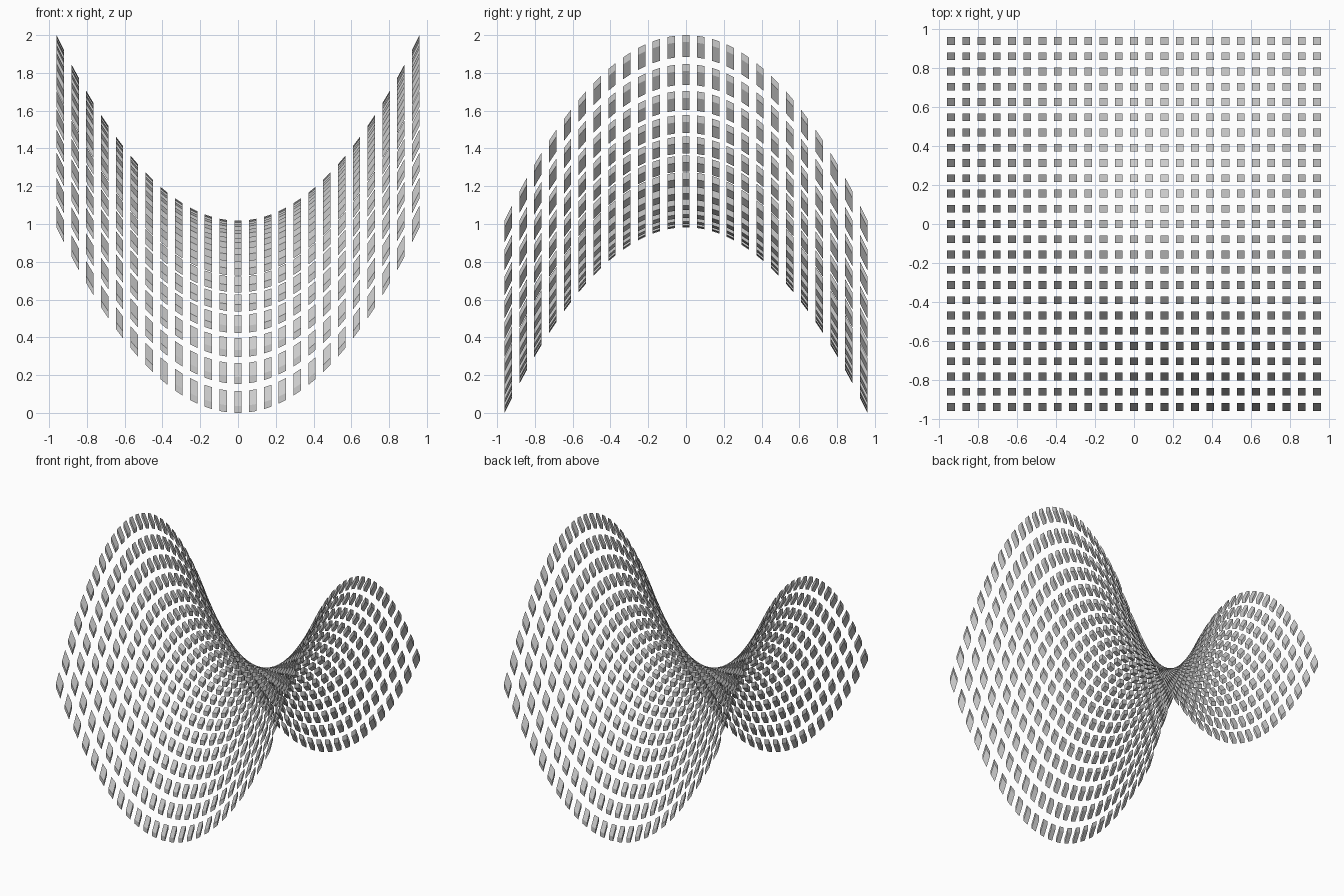
import bpy, bmesh

if "Cube" in bpy.data.objects:
    bpy.data.objects.remove(bpy.data.objects["Cube"])

N = 25                     # tiles per side
CELL = 0.0392              # tile width, equal to the gap width
HALF_T = 0.0185            # half of the vertical thickness
EDGE = CELL * (2 * N - 1) / 2
BEND = (1 - HALF_T) / EDGE ** 2

# Flat grid of separate tiles
bm = bmesh.new()
for i in range(N):
    for j in range(N):
        cube = bmesh.ops.create_cube(bm, size=1)["verts"]
        bmesh.ops.scale(bm, verts=cube, vec=(CELL, CELL, 2 * HALF_T))
        offset = ((i - N // 2) * 2 * CELL, (j - N // 2) * 2 * CELL, 1)
        bmesh.ops.translate(bm, verts=cube, vec=offset)

# Lift every corner onto the saddle surface
for v in bm.verts:
    v.co.z += BEND * (v.co.x ** 2 - v.co.y ** 2)

mesh = bpy.data.meshes.new("saddle_tiles")
bm.to_mesh(mesh)
bm.free()
bpy.context.collection.objects.link(bpy.data.objects.new("saddle_tiles", mesh))
